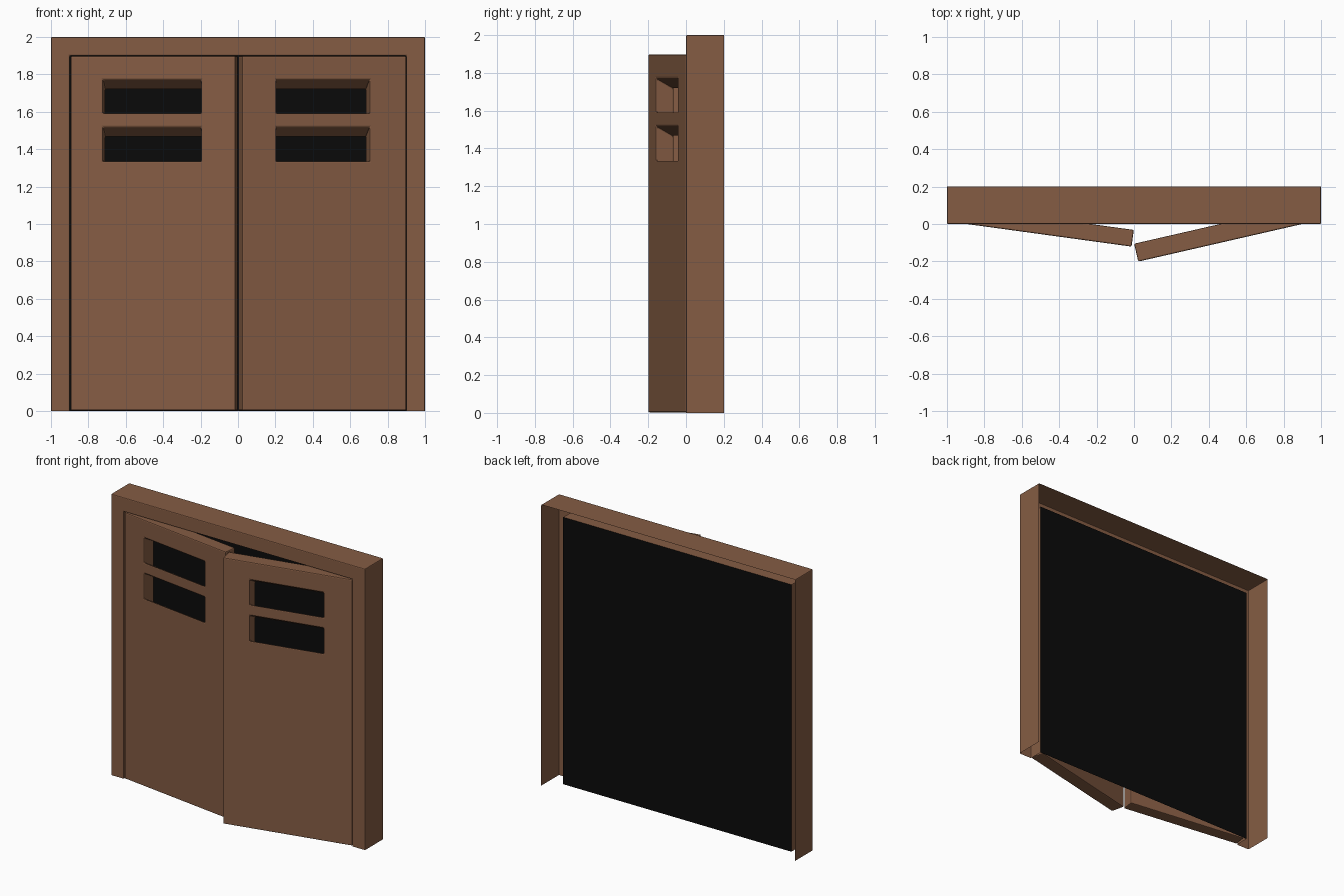
import bpy, bmesh, math
from mathutils import Matrix

if "Cube" in bpy.data.objects:
    bpy.data.objects.remove(bpy.data.objects["Cube"])


def material(name, rgb):
    m = bpy.data.materials.new(name)
    m.diffuse_color = (*rgb, 1)
    m.use_nodes = True
    m.node_tree.nodes["Principled BSDF"].inputs["Base Color"].default_value = m.diffuse_color
    return m


brown = material("brown_metal", (0.235, 0.108, 0.057))
black = material("black_interior", (0.003, 0.003, 0.003))


def make_object(name, bm, mat, bevel=0.0):
    me = bpy.data.meshes.new(name)
    bm.to_mesh(me)
    bm.free()
    me.materials.append(mat)
    ob = bpy.data.objects.new(name, me)
    bpy.context.collection.objects.link(ob)
    if bevel:
        b = ob.modifiers.new("soft_edges", 'BEVEL')
        b.width = bevel
        b.segments = 2
        b.limit_method = 'ANGLE'
        b.angle_limit = math.radians(40)
    return ob


# Frame: open-backed shell, one section swept around an inverted U
section = [(0.0, 0.2), (0.0, 0.0), (0.1, 0.0), (0.1, 0.1)]   # (inset, y)
bm = bmesh.new()
rows = []
for inset, y in section:
    w, t = 1 - inset, 2 - inset
    rows.append([bm.verts.new(p) for p in
                 ((-w, y, 0), (-w, y, t), (w, y, t), (w, y, 0))])
for a, b in zip(rows, rows[1:]):
    for i in range(3):
        bm.faces.new((a[i], a[i + 1], b[i + 1], b[i]))
bmesh.ops.recalc_face_normals(bm, faces=bm.faces)
# make the front ring face -y
front = [f for f in bm.faces if abs(f.normal.y) > 0.9]
if front[0].normal.y > 0:
    bmesh.ops.reverse_faces(bm, faces=bm.faces)
make_object("door_frame", bm, brown, 0.006)

# Black backing sheet behind the doors
bm = bmesh.new()
bm.faces.new([bm.verts.new(p) for p in
              ((-0.9, 0.1, 0), (0.9, 0.1, 0), (0.9, 0.1, 1.9), (-0.9, 0.1, 1.9))])
make_object("dark_backing", bm, black)


# Door: slab with two through slots that slope down towards the back
def door(name, hinge_x, side, angle, length, thick, slot):
    xs = [0, slot[0], slot[1], length]
    zs = [0.003, 1.337, 1.520, 1.594, 1.773, 1.897]
    drop = 0.055
    bm = bmesh.new()
    v = {}
    for k in (0, 1):
        for i, x in enumerate(xs):
            for j, z in enumerate(zs):
                inner = i in (1, 2) and 0 < j < 5
                v[i, j, k] = bm.verts.new((side * x, k * thick, z - drop * k * inner))

    def is_slot(i, j):
        return i == 1 and j in (1, 3)

    def solid(i, j):
        return 0 <= i < 3 and 0 <= j < 5 and not is_slot(i, j)

    for i in range(3):
        for j in range(5):
            if not solid(i, j):
                continue
            ring = [(i, j), (i + 1, j), (i + 1, j + 1), (i, j + 1)]
            for k in (0, 1):
                bm.faces.new([v[p + (k,)] for p in ring])
            # walls wherever the neighbouring cell is empty
            for n, (di, dj) in enumerate(((0, -1), (1, 0), (0, 1), (-1, 0))):
                if not solid(i + di, j + dj):
                    p, q = ring[n], ring[(n + 1) % 4]
                    bm.faces.new((v[p + (0,)], v[q + (0,)], v[q + (1,)], v[p + (1,)]))
    bmesh.ops.recalc_face_normals(bm, faces=bm.faces)
    bm.transform(Matrix.Translation((hinge_x, 0, 0))
                 @ Matrix.Rotation(-side * math.radians(angle), 4, 'Z'))
    make_object(name, bm, brown, 0.007)


door("left_door", -0.895, 1, 7.8, 0.89, 0.09, (0.175, 0.705))
door("right_door", 0.9, -1, 12.9, 0.9, 0.098, (0.200, 0.713))
